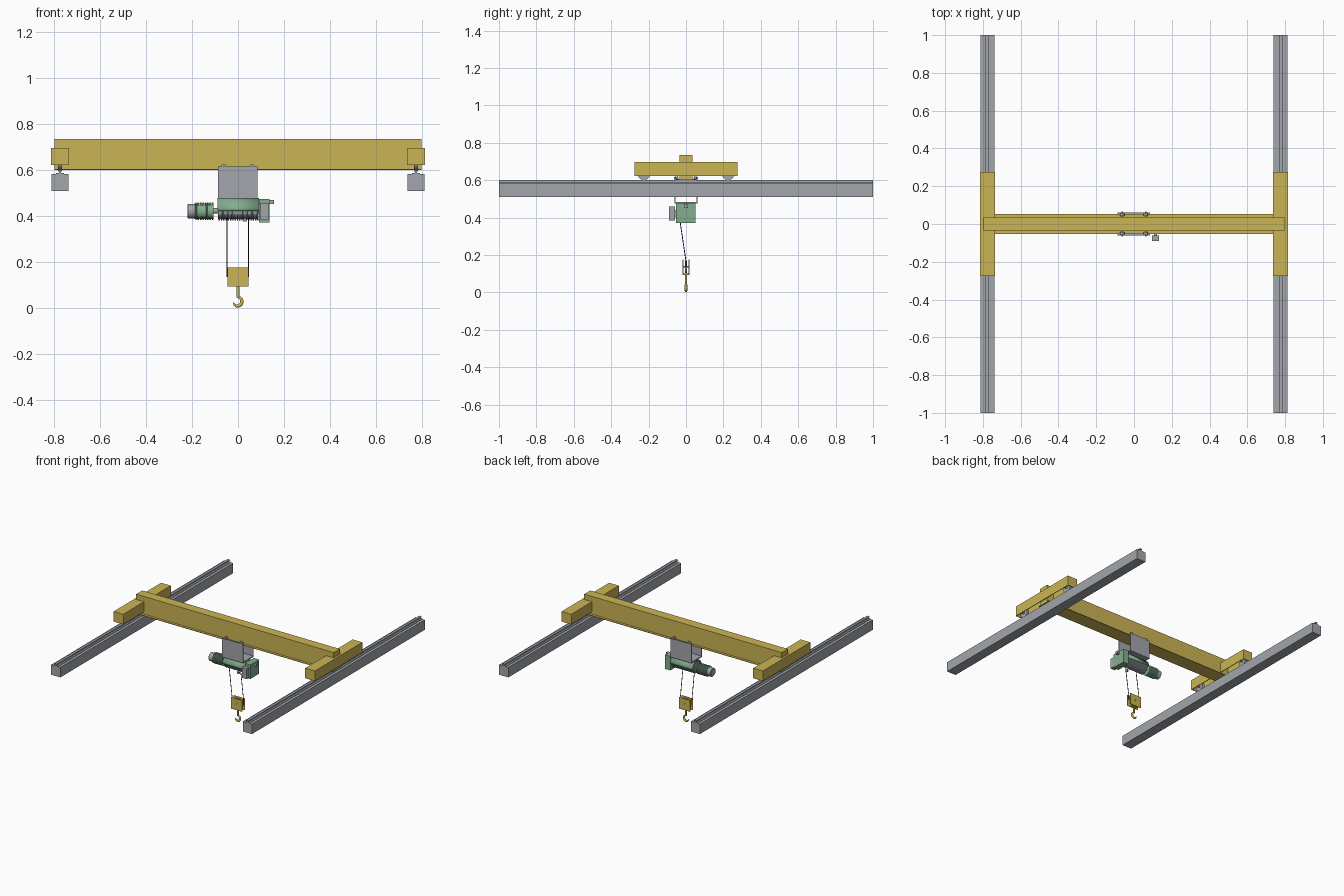
import bpy, bmesh, math
from mathutils import Vector, Matrix

if "Cube" in bpy.data.objects:
    bpy.data.objects.remove(bpy.data.objects["Cube"], do_unlink=True)


def material(name, r, g, b):
    m = bpy.data.materials.new(name)
    m.use_nodes = True
    m.diffuse_color = (r, g, b, 1)
    m.node_tree.nodes["Principled BSDF"].inputs["Base Color"].default_value = (r, g, b, 1)
    return m


YELLOW = material("crane yellow", 0.60, 0.46, 0.09)
GREY = material("steel grey", 0.36, 0.38, 0.41)
GREEN = material("hoist green", 0.23, 0.42, 0.27)
BLACK = material("rope black", 0.02, 0.02, 0.02)


def finish(name, bm, mat, smooth=False):
    bmesh.ops.recalc_face_normals(bm, faces=bm.faces)
    mesh = bpy.data.meshes.new(name)
    bm.to_mesh(mesh)
    bm.free()
    mesh.materials.append(mat)
    ob = bpy.data.objects.new(name, mesh)
    bpy.context.collection.objects.link(ob)
    if smooth:
        bpy.ops.object.select_all(action='DESELECT')
        ob.select_set(True)
        bpy.context.view_layer.objects.active = ob
        bpy.ops.object.shade_smooth_by_angle(angle=math.radians(35))
    return ob


def box(name, x, y, z, mat):
    """Box from (min, max) pairs along each axis."""
    bm = bmesh.new()
    bmesh.ops.create_cube(bm, size=1)
    for v in bm.verts:
        v.co = [p[0] + (c + 0.5) * (p[1] - p[0]) for c, p in zip(v.co, (x, y, z))]
    return finish(name, bm, mat)


def rod(name, a, b, r, mat, sides=24):
    """Cylinder between two points."""
    a, b = Vector(a), Vector(b)
    turn = (b - a).to_track_quat('Z', 'Y').to_matrix().to_4x4()
    bm = bmesh.new()
    bmesh.ops.create_cone(bm, cap_ends=True, segments=sides, radius1=r, radius2=r,
                          depth=(b - a).length, matrix=Matrix.Translation((a + b) / 2) @ turn)
    return finish(name, bm, mat, True)


def lathe(name, profile, z, mat, sides=32):
    """Closed solid turned about the x axis at height z; profile holds (x, radius)."""
    bm = bmesh.new()
    rings = []
    for x, r in profile:
        rings.append([bm.verts.new((x, r * math.sin(t), z + r * math.cos(t)))
                      for t in (2 * math.pi * i / sides for i in range(sides))])
    for p, q in zip(rings, rings[1:]):
        for i in range(sides):
            j = (i + 1) % sides
            bm.faces.new((p[i], p[j], q[j], q[i]))
    bm.faces.new(rings[0])
    bm.faces.new(rings[-1])
    return finish(name, bm, mat, True)


def ribbed(x0, x1, count, low, high):
    """Profile with evenly spaced ribs."""
    step = (x1 - x0) / count
    pts = []
    for i in range(count):
        a = x0 + i * step
        pts += [(a, low), (a + step * 0.35, low), (a + step * 0.4, high), (a + step * 0.95, high)]
    return pts + [(x1, low)]


# Runways and end carriages on both sides
for side, s in (("left", 1), ("right", -1)):
    c = 0.776 * s
    box(side + "_runway_beam", (c - 0.037, c + 0.037), (-1, 1), (0.51, 0.583), GREY)
    for part, w, z in (("foot", 0.017, (0.583, 0.587)), ("web", 0.004, (0.587, 0.594)),
                       ("head", 0.009, (0.594, 0.601))):
        box(f"{side}_rail_{part}", (c - w, c + w), (-1, 1), z, GREY)

    # Carriage is a box open underneath
    shell = box(side + "_end_carriage", (c - 0.039, c + 0.039), (-0.275, 0.275), (0.622, 0.696), YELLOW)
    bm = bmesh.new()
    bm.from_mesh(shell.data)
    bm.faces.ensure_lookup_table()
    bmesh.ops.delete(bm, geom=[min(bm.faces, key=lambda f: f.calc_center_median().z)], context='FACES')
    bm.to_mesh(shell.data)
    bm.free()
    mod = shell.modifiers.new("wall", 'SOLIDIFY')
    mod.thickness = 0.007
    mod.offset = -1

    for end, y in (("front", -0.225), ("back", 0.225)):
        rod(f"{side}_{end}_wheel", (c - 0.009, y, 0.635), (c + 0.009, y, 0.635), 0.034, GREY, 32)
        rod(f"{side}_{end}_axle", (c - 0.036, y, 0.635), (c + 0.036, y, 0.635), 0.008, GREY, 16)

# Bridge girder with its wide bottom flange
box("bridge_girder", (-0.8, 0.8), (-0.035, 0.035), (0.604, 0.735), YELLOW)
box("girder_flange", (-0.8, 0.8), (-0.053, 0.053), (0.601, 0.605), YELLOW)

# Trolley frame hanging from the flange
for end, s in (("front", -1), ("back", 1)):
    box(f"trolley_{end}_plate", (-0.087, 0.084), sorted((0.057 * s, 0.062 * s)), (0.477, 0.615), GREY)
    for x in (-0.062, 0.062):
        rod("trolley_wheel", (x, 0.042 * s, 0.615), (x, 0.057 * s, 0.615), 0.011, GREY, 20)
        rod("trolley_axle", (x, 0.04 * s, 0.612), (x, 0.065 * s, 0.612), 0.004, GREY, 12)
box("trolley_floor", (-0.087, 0.084), (-0.062, 0.062), (0.476, 0.483), GREY)

# Drum, half-round cover, motor and gearbox
AXIS = 0.423
lathe("rope_drum", ribbed(-0.088, 0.09, 18, 0.036, 0.042), AXIS, GREY)
bm = bmesh.new()
arc = [(0.05 * math.cos(math.pi * i / 16), AXIS + 0.053 * math.sin(math.pi * i / 16)) for i in range(17)]
ends = [[bm.verts.new((x, y, z)) for y, z in arc] for x in (-0.09, 0.092)]
for i in range(len(arc) - 1):
    bm.faces.new((ends[0][i], ends[0][i + 1], ends[1][i + 1], ends[1][i]))
cover = finish("drum_cover", bm, GREEN, True)
mod = cover.modifiers.new("wall", 'SOLIDIFY')
mod.thickness = 0.004
mod.offset = 0

rod("drum_shaft", (-0.115, 0, AXIS), (0.1, 0, AXIS), 0.012, GREY)
lathe("motor_body", ribbed(-0.19, -0.107, 8, 0.033, 0.038), AXIS - 0.002, GREEN)
lathe("motor_cap", [(-0.22, 0.027), (-0.217, 0.031), (-0.187, 0.031)], AXIS - 0.002, GREY)
box("gearbox", (0.092, 0.137), (-0.053, 0.05), (0.371, 0.474), GREEN)
box("control_box", (0.095, 0.133), (-0.09, -0.06), (0.383, 0.458), GREY)
box("control_box_bracket", (0.105, 0.123), (-0.06, -0.053), (0.40, 0.44), GREY)
box("limit_switch", (0.137, 0.156), (-0.01, 0.01), (0.452, 0.471), GREY)
box("rope_guide", (0.022, 0.036), (-0.042, -0.03), (0.376, 0.39), GREY)

# Ropes from the drum to the sheave
for side, x in (("left", 0.046), ("right", -0.047)):
    rod(side + "_rope", (x, -0.034, 0.395), (x, 0, 0.165), 0.0022, BLACK, 8)
    rod(side + "_rope_end", (x, 0, 0.166), (x, 0, 0.135), 0.0022, BLACK, 8)

# Hook block
for end, y in (("front", -0.018), ("back", 0.014)):
    box(f"block_{end}_plate", (-0.045, 0.045), (y, y + 0.004), (0.093, 0.177), YELLOW)
box("block_floor", (-0.02, 0.02), (-0.015, 0.015), (0.093, 0.1), YELLOW)
rod("sheave", (0, -0.005, 0.137), (0, 0.005, 0.137), 0.034, GREY, 32)
rod("sheave_pin", (0, -0.02, 0.137), (0, 0.02, 0.137), 0.005, GREY, 16)
rod("hook_shank", (0, 0, 0.046), (0, 0, 0.095), 0.006, YELLOW, 16)

# Hook: tapered tube swept round an open circle
curve = bpy.data.curves.new("hook", 'CURVE')
curve.dimensions = '3D'
curve.bevel_depth = 0.007
curve.bevel_resolution = 3
curve.use_fill_caps = True
spline = curve.splines.new('POLY')
STEPS = 20
spline.points.add(STEPS)
for i, p in enumerate(spline.points):
    t = math.radians(85 - 250 * i / STEPS)
    p.co = (-0.002 + 0.019 * math.cos(t), 0, 0.028 + 0.02 * math.sin(t), 1)
    p.radius = 0.75 + 0.4 * math.sin(math.pi * i / STEPS) - 0.3 * (i / STEPS) ** 4
curve.materials.append(YELLOW)
hook = bpy.data.objects.new("hook", curve)
bpy.context.collection.objects.link(hook)
